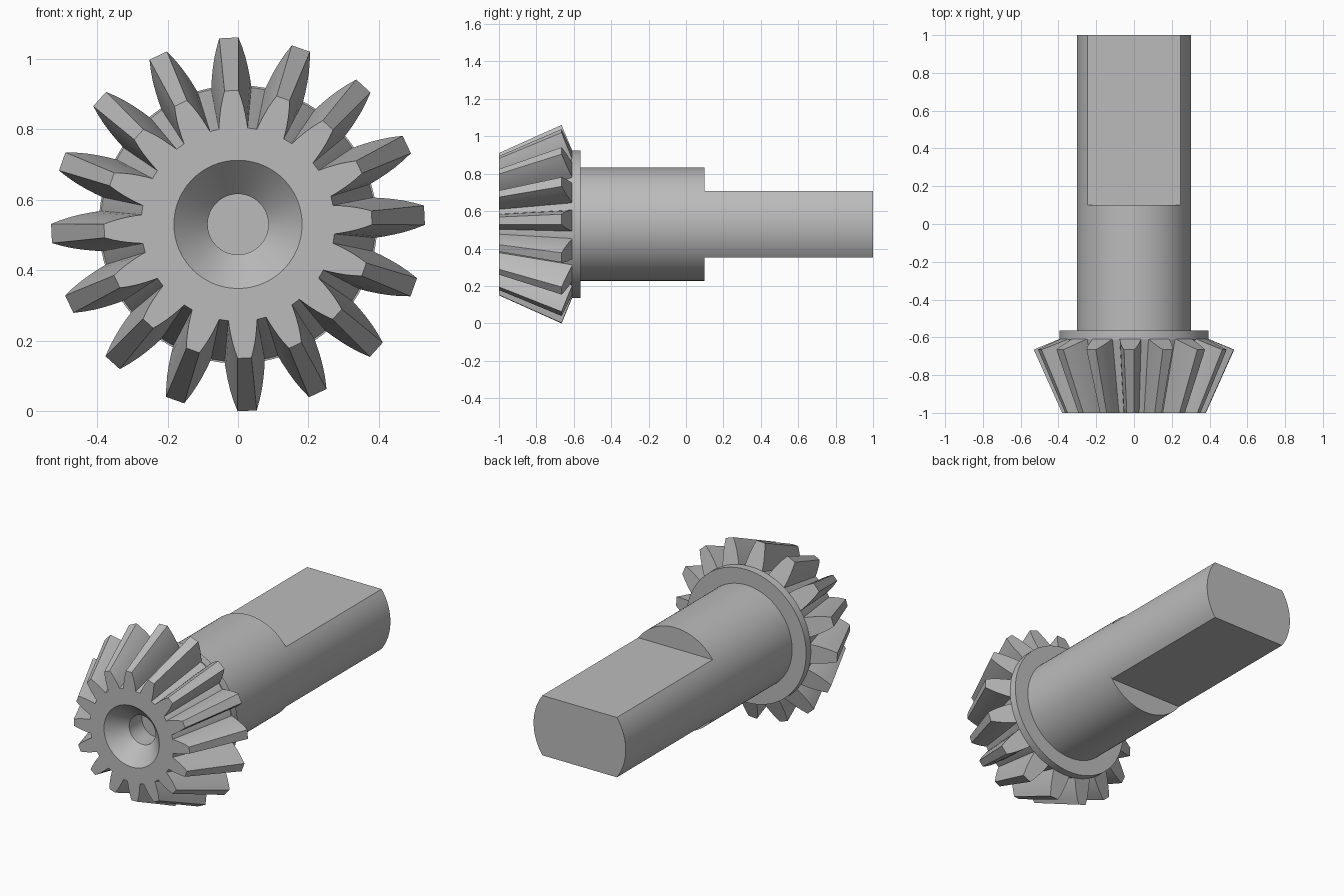
import bpy, bmesh
from math import sin, cos, pi, radians, asin

cube = bpy.data.objects.get("Cube")
if cube:
    bpy.data.objects.remove(cube, do_unlink=True)

AXIS_Z = 0.53        # height of the shaft axis
SHAFT_R = 0.303
FLAT = 0.178         # half thickness across the flats
TEETH = 16

steel = bpy.data.materials.new("grey steel")
steel.use_nodes = True
colour = (0.5, 0.5, 0.5, 1)
steel.diffuse_color = colour
steel.node_tree.nodes["Principled BSDF"].inputs["Base Color"].default_value = colour


def polar(r, a, y):
    return (r * cos(a), y, AXIS_Z + r * sin(a))


def finish(bm, name):
    bmesh.ops.remove_doubles(bm, verts=bm.verts, dist=1e-5)
    bmesh.ops.recalc_face_normals(bm, faces=bm.faces)
    mesh = bpy.data.meshes.new(name)
    bm.to_mesh(mesh)
    bm.free()
    ob = bpy.data.objects.new(name, mesh)
    bpy.context.collection.objects.link(ob)
    mesh.materials.append(steel)
    bpy.ops.object.select_all(action='DESELECT')
    ob.select_set(True)
    bpy.context.view_layer.objects.active = ob
    bpy.ops.object.shade_smooth_by_angle(angle=radians(30))
    return ob


def loft(bm, first, second):
    """Closed solid between two matching outlines."""
    a = [bm.verts.new(p) for p in first]
    b = [bm.verts.new(p) for p in second]
    n = len(a)
    for i in range(n):
        j = (i + 1) % n
        bm.faces.new((a[i], a[j], b[j], b[i]))
    bm.faces.new(a)
    bm.faces.new(b)


def lathe(name, profile, steps=96):
    """Turn a (radius, y) profile around the shaft axis, capping both ends."""
    bm = bmesh.new()
    rings = [[bm.verts.new(polar(r, 2 * pi * i / steps, y)) for i in range(steps)]
             for r, y in profile]
    for p, q in zip(rings, rings[1:]):
        for i in range(steps):
            j = (i + 1) % steps
            bm.faces.new((p[i], p[j], q[j], q[i]))
    bm.faces.new(rings[0])
    bm.faces.new(rings[-1])
    return finish(bm, name)


# Turned body: centre hole, countersink, gear cone, collar and round shaft
lathe("gear_body_and_shaft", [
    (0.086, -0.78), (0.086, -0.9), (0.182, -1), (0.275, -1),
    (0.39, -0.612), (0.395, -0.612), (0.395, -0.565),
    (SHAFT_R, -0.565), (SHAFT_R, 0.1)])

# Shaft end with two flats
bm = bmesh.new()
edge = asin(FLAT / SHAFT_R)
angles = [side + edge * (k / 10 - 1) for side in (0, pi) for k in range(21)]
loft(bm, [polar(SHAFT_R, a, 0.1) for a in angles],
     [polar(SHAFT_R, a, 1) for a in angles])
finish(bm, "flatted_shaft_end")

# Bevel teeth: rows of (height fraction, half width at the small end)
rows = [(0, 0.041), (0.2, 0.039), (0.4, 0.036), (0.6, 0.032), (0.8, 0.0265), (1, 0.0195)]


def tooth_end(angle, r0, r1, y0, y1, widen):
    half = [(r0 + (r1 - r0) * u, w * widen, y0 + (y1 - y0) * u) for u, w in rows]
    outline = half + [(r, -w, y) for r, w, y in reversed(half)]
    return [(r * cos(angle) - w * sin(angle), y,
             AXIS_Z + r * sin(angle) + w * cos(angle)) for r, w, y in outline]


bm = bmesh.new()
for i in range(TEETH):
    a = 2 * pi * (i + 0.125) / TEETH
    loft(bm, tooth_end(a, 0.268, 0.38, -1, -1, 1),
         tooth_end(a, 0.383, 0.53, -0.605, -0.665, 1.4))
finish(bm, "bevel_teeth")
